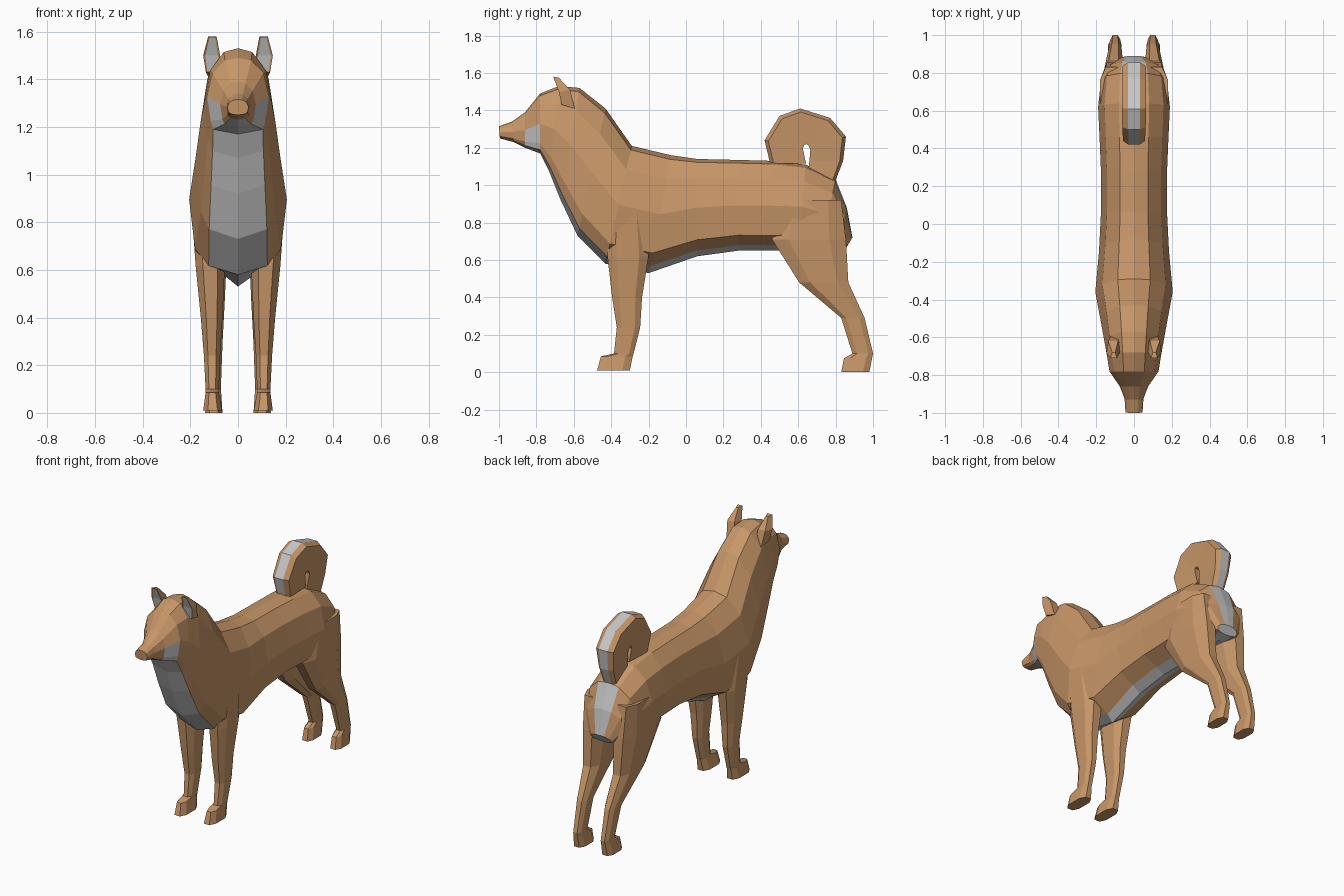
import bpy, bmesh


def material(name, rgb):
    m = bpy.data.materials.new(name)
    m.diffuse_color = (*rgb, 1)
    return m


TAN = material("tan fur", (0.58, 0.31, 0.14))
PALE = material("pale grey fur", (0.58, 0.58, 0.58))


def loft(name, rings, rule=lambda seg, band: 0, mirror=False, finish=None):
    """Skin closed rings, cap both ends; rule picks the colour (band -1 = cap)."""
    bm = bmesh.new()
    vs = [[bm.verts.new(p) for p in ring] for ring in rings]
    n = len(rings[0])
    for s in range(len(rings) - 1):
        for b in range(n):
            c = (b + 1) % n
            f = bm.faces.new((vs[s][b], vs[s][c], vs[s + 1][c], vs[s + 1][b]))
            f.material_index = rule(s, b)
    bm.faces.new(vs[0]).material_index = rule(-1, -1)
    bm.faces.new(vs[-1]).material_index = rule(len(rings), -1)
    bmesh.ops.recalc_face_normals(bm, faces=bm.faces)
    if finish:
        finish(bm)
    me = bpy.data.meshes.new(name)
    bm.to_mesh(me)
    bm.free()
    me.materials.append(TAN)
    me.materials.append(PALE)
    ob = bpy.data.objects.new(name, me)
    bpy.context.collection.objects.link(ob)
    if mirror:
        ob.modifiers.new("mirror", 'MIRROR')
    return ob


def between(top, bottom, x, t):
    return (x, top[0] + (bottom[0] - top[0]) * t, top[1] + (bottom[1] - top[1]) * t)


# Head, neck and torso: top (y, z), bottom (y, z), half width, pale strip share
torso = [
    (-1.00, 1.315, -0.995, 1.25, .045, .6),
    (-0.93, 1.34, -0.92, 1.23, .050, .6),
    (-0.86, 1.39, -0.86, 1.20, .075, .75),
    (-0.78, 1.49, -0.78, 1.17, .130, .8),
    (-0.68, 1.53, -0.73, 1.07, .142, .75),
    (-0.57, 1.52, -0.67, 0.92, .157, .72),
    (-0.43, 1.41, -0.58, 0.73, .178, .68),
    (-0.29, 1.21, -0.43, 0.58, .205, .6),
    (-0.08, 1.16, -0.20, 0.53, .185, .25),
    (0.06, 1.14, 0.06, 0.62, .175, .35),
    (0.28, 1.135, 0.28, 0.65, .175, .35),
    (0.46, 1.13, 0.48, 0.65, .183, .35),
    (0.64, 1.11, 0.60, 0.66, .190, .3),
    (0.80, 1.03, 0.72, 0.66, .175, .3),
    (0.86, 0.88, 0.80, 0.66, .145, .35),
    (0.89, 0.72, 0.86, 0.67, .075, .5),
]
rings = []
for ty, tz, by, bz, w, g in torso:
    half = [(0, 0), (.42, .035), (.82, .2), (1, .5), (.88, .83), (g, .94), (0, 1)]
    full = half + [(-x, t) for x, t in half[-2:0:-1]]
    rings.append([between((ty, tz), (by, bz), x * w, t) for x, t in full])


def torso_colour(seg, band):
    if band < 0:
        return int(seg > 0)              # rump end is pale, nose is tan
    if band in (5, 6):
        return int(seg >= 1)             # chin, chest and belly
    if band in (3, 4, 7, 8):
        return int(seg == 2)             # cheek patches
    if band in (0, 11):
        return int(seg >= 13)            # strip under the tail
    return 0


loft("head_and_torso", rings, torso_colour)

# Curled tail: outer (y, z), inner (y, z), half width
tail = [
    (0.79, 1.00, 0.65, 1.05, .045),
    (0.84, 1.13, 0.66, 1.13, .052),
    (0.855, 1.26, 0.665, 1.19, .062),
    (0.77, 1.36, 0.655, 1.213, .064),
    (0.61, 1.41, 0.643, 1.22, .064),
    (0.50, 1.37, 0.632, 1.215, .062),
    (0.42, 1.24, 0.625, 1.195, .058),
    (0.45, 1.115, 0.642, 1.115, .050),
]
tail_profile = [(.5, 0), (1, .1), (.8, 1), (-.8, 1), (-1, .1), (-.5, 0)]
loft("tail",
     [[between((a, b), (c, d), x * w, t) for x, t in tail_profile]
      for a, b, c, d, w in tail],
     lambda seg, band: int(band == 5))


# Legs: chamfered horizontal rings z, y0, y1, x0, x1
def leg_ring(z, y0, y1, x0, x1):
    cx, cy, hx, hy = (x0 + x1) / 2, (y0 + y1) / 2, (x1 - x0) / 2, (y1 - y0) / 2
    pts = [(-.5, -1), (.5, -1), (1, -.55), (1, .55),
           (.5, 1), (-.5, 1), (-1, .55), (-1, -.55)]
    return [(cx + hx * x, cy + hy * y, z) for x, y in pts]


front = [
    (0.86, -0.42, -0.22, .07, .195),
    (0.62, -0.42, -0.20, .055, .178),
    (0.40, -0.395, -0.235, .065, .156),
    (0.24, -0.37, -0.245, .075, .143),
    (0.10, -0.385, -0.28, .080, .136),
    (0.085, -0.455, -0.285, .080, .136),
    (0.01, -0.475, -0.30, .066, .146),
]
hind = [
    (0.92, 0.52, 0.83, .06, .180),
    (0.71, 0.46, 0.855, .045, .178),
    (0.48, 0.605, 0.868, .055, .160),
    (0.29, 0.83, 0.955, .065, .135),
    (0.10, 0.89, 1.00, .072, .126),
    (0.075, 0.845, 0.995, .070, .130),
    (0.00, 0.83, 0.98, .065, .138),
]
loft("front_legs", [leg_ring(*r) for r in front], mirror=True)
loft("hind_legs", [leg_ring(*r) for r in hind], mirror=True)

# Ears: front y, back y, front z, back z, inner x, outer x
ears = [
    (-0.665, -0.595, 1.43, 1.41, .065, .135),
    (-0.680, -0.620, 1.50, 1.51, .075, .146),
    (-0.710, -0.680, 1.58, 1.575, .090, .125),
]


def ear_inside(bm):
    faces = [f for f in bm.faces if f.normal.y < -0.7]
    bmesh.ops.inset_region(bm, faces=faces, thickness=0.009, depth=-0.004)
    for f in faces:
        f.material_index = 1


loft("ears",
     [[(a, f, zf), (b, f, zf), (b - .01, k, zk), (a + .01, k, zk)]
      for f, k, zf, zk, a, b in ears],
     mirror=True, finish=ear_inside)
